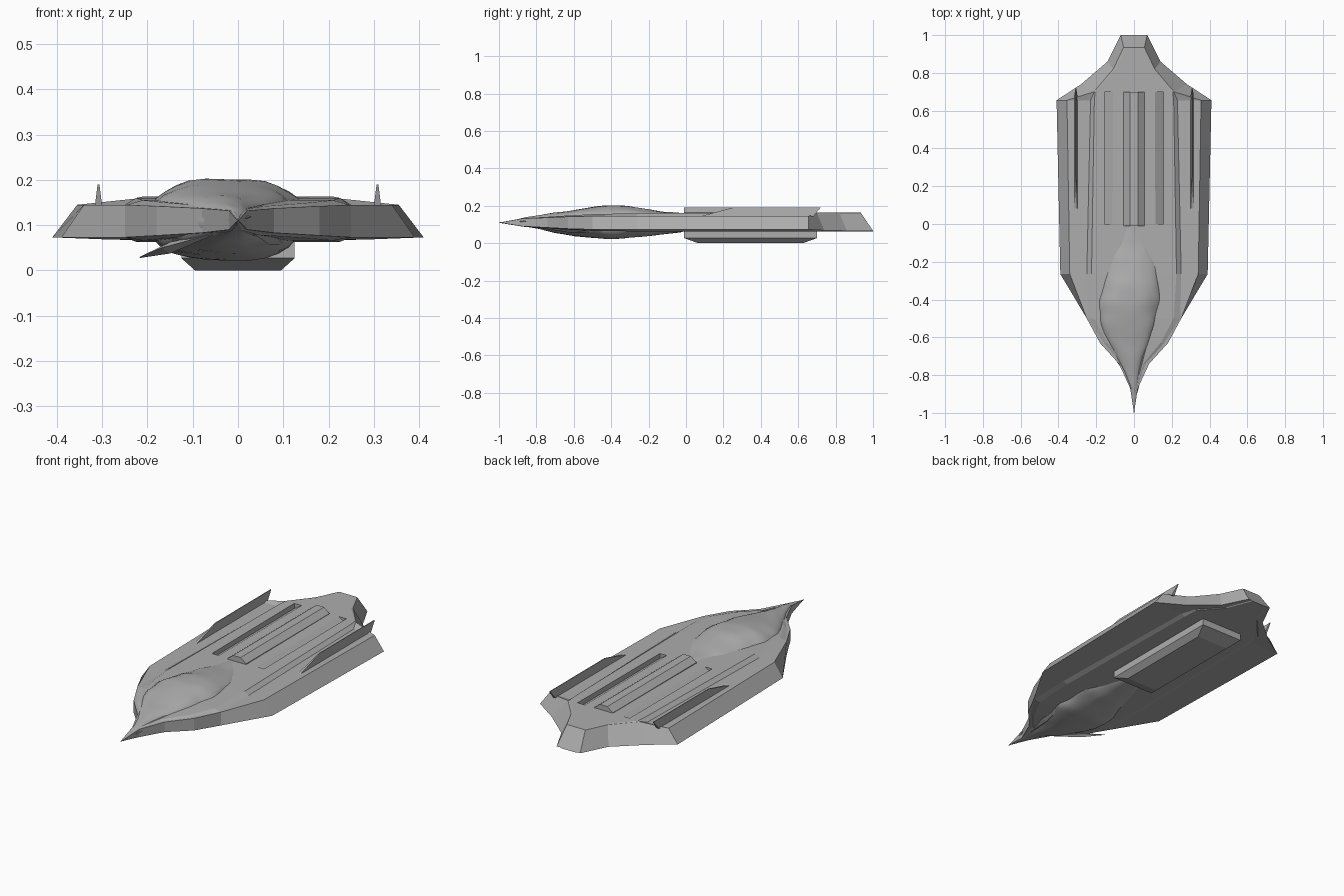
import bpy, bmesh, math
from mathutils import Vector, noise

cube = bpy.data.objects.get("Cube")
if cube:
    bpy.data.objects.remove(cube)

grey = bpy.data.materials.new("hull_grey")
grey.use_nodes = True
GREY = (0.42, 0.42, 0.42, 1)
grey.diffuse_color = GREY
grey.node_tree.nodes["Principled BSDF"].inputs["Base Color"].default_value = GREY


def loft(name, rings):
    """Skin equal-length rings of points and cap both ends."""
    bm = bmesh.new()
    loops = [[bm.verts.new(p) for p in ring] for ring in rings]
    n = len(loops[0])
    for a, b in zip(loops, loops[1:]):
        for i in range(n):
            j = (i + 1) % n
            bm.faces.new((a[i], a[j], b[j], b[i]))
    bm.faces.new(loops[0])
    bm.faces.new(loops[-1])
    bmesh.ops.remove_doubles(bm, verts=bm.verts, dist=1e-5)
    bmesh.ops.recalc_face_normals(bm, faces=bm.faces)
    mesh = bpy.data.meshes.new(name)
    bm.to_mesh(mesh)
    bm.free()
    mesh.materials.append(grey)
    obj = bpy.data.objects.new(name, mesh)
    bpy.context.collection.objects.link(obj)
    return obj


def extrude_y(name, section, y0, y1):
    return loft(name, [[(x, y, z) for x, z in section] for y in (y0, y1)])


# Hull: y bottom, y top, half widths (bottom, top, step outer, step inner), z (deck below, edge below, edge, deck)
stations = [
    (-0.99, -0.99, .002, .002, .001, .001, .108, .109, .111, .112),
    (-0.87, -0.87, .02, .02, .015, .01, .088, .09, .132, .134),
    (-0.74, -0.74, .08, .08, .06, .05, .078, .083, .137, .141),
    (-0.63, -0.63, .18, .18, .16, .14, .072, .077, .142, .148),
    (-0.50, -0.50, .25, .25, .245, .21, .066, .073, .145, .155),
    (-0.265, -0.265, .39, .34, .25, .225, .063, .073, .145, .16),
    (0.655, 0.655, .41, .355, .23, .21, .063, .073, .145, .163),
    (0.74, 0.70, .28, .212, .21, .205, .063, .068, .160, .163),
    (0.86, 0.82, .14, .11, .105, .10, .063, .066, .162, .163),
    (1.00, 0.935, .07, .055, .05, .045, .063, .066, .162, .163),
]
rings = []
for yb, yt, wb, wt, so, si, zd, ze, zt, zk in stations:
    half = [(si, yb, zd), (so, yb, ze), (wb, yb, ze), (wt, yt, zt), (so, yt, zt), (si, yt, zk)]
    rings.append(half + [(-x, y, z) for x, y, z in reversed(half)])
hull = loft("hull", rings)

# Two sloping troughs cut in the deck
for side, label in ((1, "left"), (-1, "right")):
    section = [(side * .11, .163), (side * .155, .135), (side * .155, .20), (side * .11, .20)]
    cutter = extrude_y(label + "_trough_cutter", section, 0.0, 0.70)
    cutter.hide_render = True
    cutter.hide_viewport = True
    cutter.display_type = 'WIRE'
    cut = hull.modifiers.new(label + "_trough", 'BOOLEAN')
    cut.operation = 'DIFFERENCE'
    cut.solver = 'EXACT'
    cut.object = cutter

# Centre ridge along the deck
extrude_y("deck_ridge", [(-.055, .155), (-.055, .165), (-.022, .19), (.022, .19), (.055, .165), (.055, .155)], -.01, .70)

# Keel box with chamfered lower rim
loft("keel_box", [
    [(sx * w, .345 + sy * l, z) for sx, sy in ((-1, -1), (1, -1), (1, 1), (-1, 1))]
    for w, l, z in ((.095, .28, 0), (.125, .355, .027), (.125, .355, .07))])

# Thin upright fins
for side, label in ((1, "left"), (-1, "right")):
    outline = [(.07, .142), (.25, .19), (.72, .19), (.68, .142)]
    fin = loft(label + "_fin", [
        [(side * .308 + s * (.008 if z < .15 else .002), y, z) for y, z in outline] for s in (-1, 1)])

# Rugged rock-like nose body: y, left reach, right reach, top, bottom
profile = [
    (-1.00, -.001, .001, .111, .109), (-.93, -.010, .010, .120, .098),
    (-.86, -.022, .022, .139, .088), (-.78, -.055, .035, .150, .075),
    (-.70, -.105, .055, .163, .055), (-.62, -.155, .095, .173, .043),
    (-.52, -.190, .125, .190, .030), (-.42, -.190, .140, .204, .022),
    (-.32, -.175, .140, .200, .026), (-.22, -.150, .130, .184, .036),
    (-.12, -.125, .100, .168, .048), (-.02, -.095, .060, .160, .060)]


def sample(y):
    for a, b in zip(profile, profile[1:]):
        if y <= b[0]:
            t = (y - a[0]) / (b[0] - a[0])
            return [p + (q - p) * t for p, q in zip(a, b)]
    return profile[-1]


SEG, STEPS = 28, 40
rings = []
for k in range(STEPS + 1):
    y, left, right, top, bottom = sample(-1 + .98 * k / STEPS)
    ring = []
    for i in range(SEG):
        a = 2 * math.pi * i / SEG
        c, s = math.cos(a), math.sin(a)
        c = math.copysign(abs(c) ** .85, c)
        s = math.copysign(abs(s) ** .8, s)
        rough = 1 + .13 * noise.noise(Vector((c * 2, y * 9, s * 2)))
        mx, mz = (left + right) / 2, (top + bottom) / 2
        ring.append((mx + c * rough * (right - left) / 2, y, mz + s * (top - bottom) / 2 * (.5 + .5 * rough)))
    rings.append(ring)
rock = loft("nose_rock", rings)
bpy.context.view_layer.objects.active = rock
rock.select_set(True)
bpy.ops.object.shade_smooth_by_angle(angle=math.radians(35))

# Splinters converging on the nose tip: root, tip, thickness
splinters = [
    ((-.15, -.58, .14), (-.03, -.80, .135), .022), ((.09, -.55, .14), (.025, -.80, .138), .02),
    ((-.07, -.66, .15), (-.01, -.88, .128), .02), ((.05, -.70, .13), (.015, -.90, .115), .02),
    ((-.15, -.60, .05), (-.04, -.78, .085), .018), ((.07, -.62, .07), (.02, -.85, .092), .02)]
for n, (root, tip, r) in enumerate(splinters, 1):
    back = Vector(root) + (Vector(root) - Vector(tip)) * .6
    rings = []
    for p, w in ((back, .002), (Vector(root), r), (Vector(tip), .001)):
        rings.append([p + Vector((dx * w, 0, dz * w * .7)) for dx, dz in ((-1, 0), (0, -1), (1, 0), (0, 1))])
    loft(f"nose_splinter_{n}", rings)
